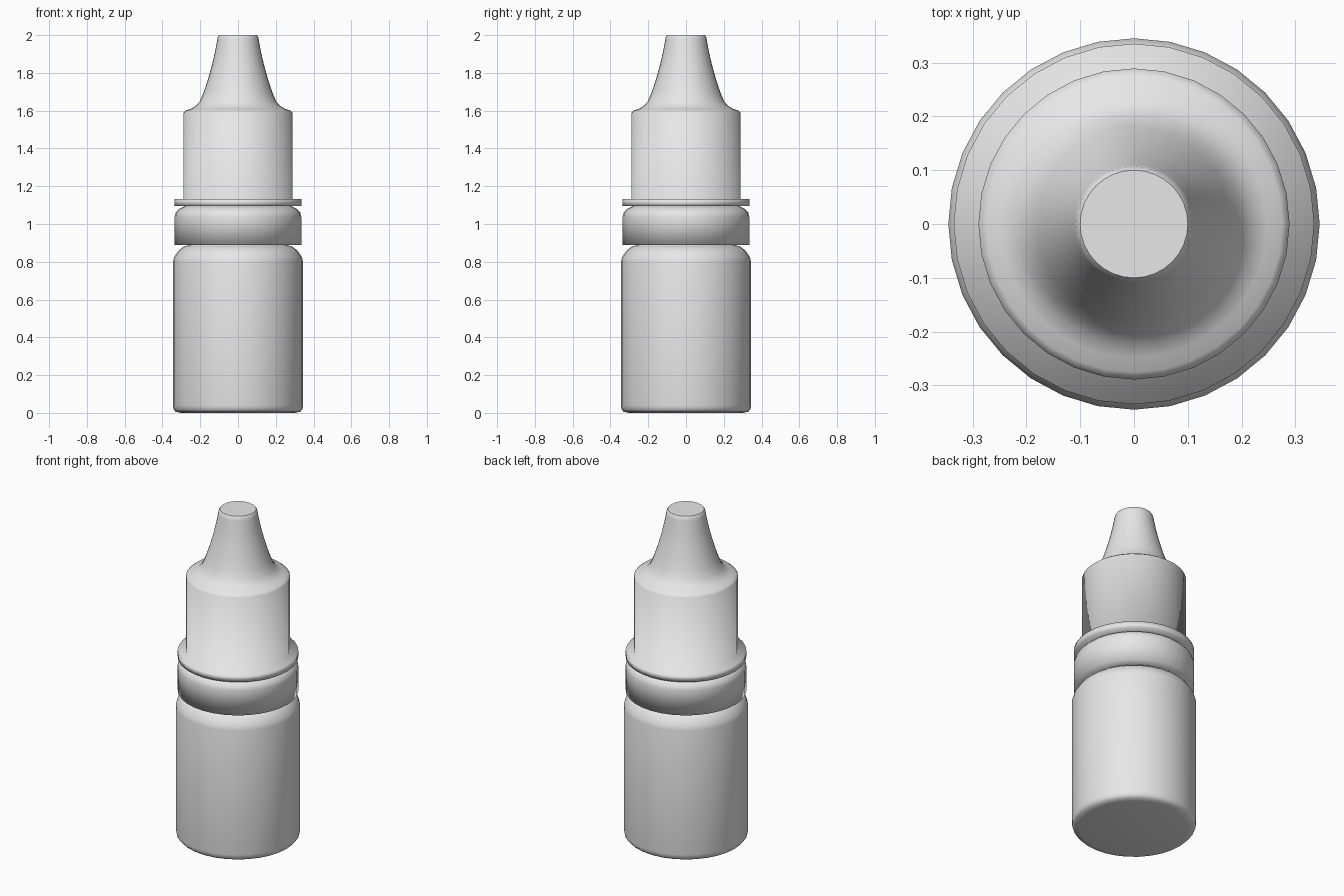
import bpy, bmesh, math

cube = bpy.data.objects.get("Cube")
if cube:
    bpy.data.objects.remove(cube, do_unlink=True)

SIDES = 32


def make_material(name, value):
    mat = bpy.data.materials.new(name)
    mat.use_nodes = True
    colour = (value, value, value, 1)
    mat.diffuse_color = colour
    mat.node_tree.nodes["Principled BSDF"].inputs["Base Color"].default_value = colour
    return mat


plastic = make_material("light_grey_plastic", 0.8)


def lathe(name, profile, sharp_ends=False):
    """Revolve an (r, z) profile, listed bottom to top, and close both ends."""
    bm = bmesh.new()
    rings = []
    for r, z in profile:
        angles = [math.tau * i / SIDES for i in range(SIDES)]
        rings.append([bm.verts.new((r * math.cos(a), r * math.sin(a), z)) for a in angles])
    for low, high in zip(rings, rings[1:]):
        for i in range(SIDES):
            j = (i + 1) % SIDES
            bm.faces.new((low[i], low[j], high[j], high[i]))
    ends = [bm.faces.new(rings[0][::-1]), bm.faces.new(rings[-1])]
    for face in bm.faces:
        face.smooth = True
    if sharp_ends:
        for face in ends:
            for edge in face.edges:
                edge.smooth = False
    mesh = bpy.data.meshes.new(name)
    bm.to_mesh(mesh)
    bm.free()
    mesh.materials.append(plastic)
    obj = bpy.data.objects.new(name, mesh)
    bpy.context.collection.objects.link(obj)
    return obj


# Bottle with rounded base, soft shoulder and a hidden neck
lathe("bottle_body", [
    (0.30, 0.0), (0.33, 0.006), (0.342, 0.02), (0.345, 0.04),
    (0.345, 0.80), (0.338, 0.825), (0.315, 0.86), (0.285, 0.882),
    (0.25, 0.89), (0.24, 0.90), (0.24, 1.08),
])

# Tamper ring around the neck
lathe("collar_ring", [
    (0.24, 0.89), (0.335, 0.89), (0.335, 1.04), (0.33, 1.06),
    (0.312, 1.08), (0.28, 1.095), (0.24, 1.10),
])

# Cap: thin flange, straight skirt and flared nozzle
lathe("nozzle_cap", [
    (0.24, 1.094), (0.335, 1.094), (0.335, 1.133), (0.289, 1.133),
    (0.289, 1.59), (0.275, 1.601), (0.248, 1.61), (0.222, 1.627),
    (0.202, 1.65), (0.181, 1.70), (0.158, 1.77), (0.137, 1.845),
    (0.122, 1.91), (0.11, 1.975), (0.107, 1.99), (0.10, 2.0),
], sharp_ends=True)
